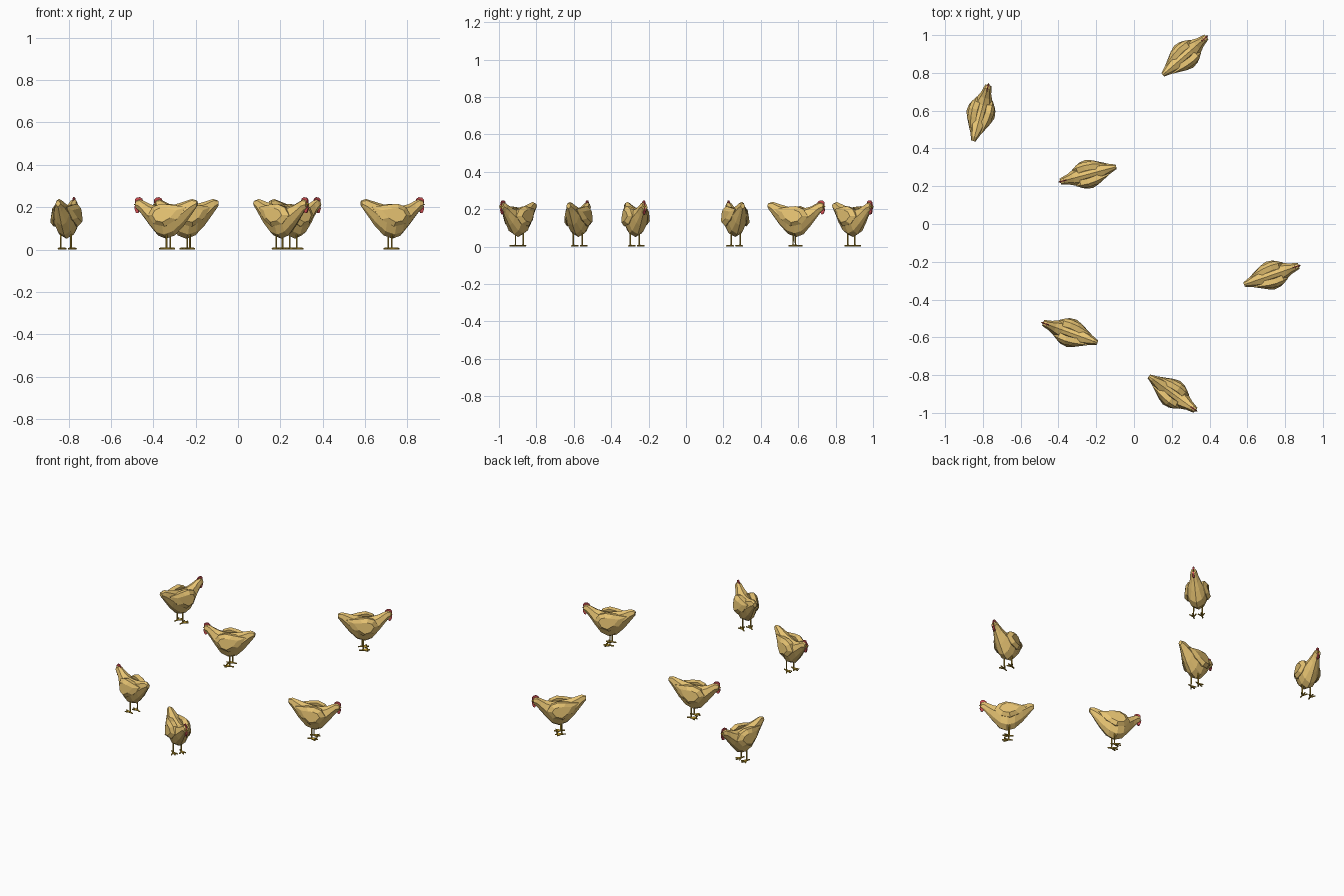
import bpy, bmesh, math
from mathutils import Vector, Matrix

if "Cube" in bpy.data.objects:
    bpy.data.objects.remove(bpy.data.objects["Cube"])


def material(name, rgb):
    m = bpy.data.materials.new(name)
    m.diffuse_color = (*rgb, 1)
    m.use_nodes = True
    m.node_tree.nodes["Principled BSDF"].inputs["Base Color"].default_value = m.diffuse_color
    return m


TAN = material("tan feathers", (0.80, 0.55, 0.17))
RED = material("comb red", (0.66, 0.08, 0.09))
LEG = material("leg ochre", (0.54, 0.34, 0.03))


def finish(bm, name, mat):
    bmesh.ops.recalc_face_normals(bm, faces=bm.faces)
    me = bpy.data.meshes.new(name)
    bm.to_mesh(me)
    bm.free()
    me.materials.append(mat)
    return me


def loft(bm, rings):
    """Skin a list of closed rings and cap both ends."""
    vr = [[bm.verts.new(p) for p in r] for r in rings]
    n = len(vr[0])
    for a, b in zip(vr, vr[1:]):
        for i in range(n):
            j = (i + 1) % n
            bm.faces.new((a[i], a[j], b[j], b[i]))
    bm.faces.new(vr[0])
    bm.faces.new(vr[-1])


# Body: faceted hull from raised tail to raised head
def body_mesh():
    # x, bottom, top, half width
    stations = [(-0.156, 0.203, 0.231, 0.012), (-0.132, 0.170, 0.239, 0.021),
                (-0.09, 0.113, 0.226, 0.038), (-0.045, 0.067, 0.213, 0.054),
                (0.0, 0.051, 0.205, 0.061), (0.04, 0.066, 0.204, 0.056),
                (0.08, 0.112, 0.214, 0.040), (0.108, 0.148, 0.228, 0.027),
                (0.13, 0.176, 0.238, 0.022), (0.150, 0.194, 0.231, 0.016)]
    # width factor, height factor
    section = [(0, 0), (0.58, 0.13), (1, 0.48), (0.62, 0.89), (0, 1),
               (-0.62, 0.89), (-1, 0.48), (-0.58, 0.13)]
    bm = bmesh.new()
    loft(bm, [[(x, w * u, b + (t - b) * v) for u, v in section]
              for x, b, t, w in stations])
    return finish(bm, "body", TAN)


# Wing: domed teardrop leaning on the flank
def wing_mesh(side):
    # x, z, base y
    outline = [(0.076, 0.162, 0.034), (0.052, 0.200, 0.037), (0.01, 0.216, 0.040),
               (-0.035, 0.212, 0.036), (-0.112, 0.200, 0.020),
               (-0.07, 0.142, 0.037), (-0.015, 0.108, 0.049), (0.042, 0.120, 0.044)]
    cx, cz = 0.0, 0.163
    rings = []
    for scale, out in ((0.92, -0.018), (1.0, 0.010), (0.62, 0.028)):
        rings.append([(cx + (x - cx) * scale, side * (y + out), cz + (z - cz) * scale)
                      for x, z, y in outline])
    bm = bmesh.new()
    loft(bm, rings)
    return finish(bm, "wing", TAN)


# Thin upright plate from a side profile
def plate(bm, profile, y, half):
    loft(bm, [[(x, y + s * half, z) for x, z in profile] for s in (-1, 1)])


# Comb over the crown and wattle under the beak
def comb_mesh():
    bm = bmesh.new()
    plate(bm, [(0.116, 0.228), (0.120, 0.240), (0.132, 0.247), (0.146, 0.246),
               (0.156, 0.236), (0.156, 0.220), (0.140, 0.222)], 0, 0.003)
    plate(bm, [(0.142, 0.204), (0.156, 0.206), (0.157, 0.192), (0.150, 0.174),
               (0.140, 0.172), (0.134, 0.184)], 0, 0.004)
    return finish(bm, "comb", RED)


# Beak: short four-sided cone
def beak_mesh():
    bm = bmesh.new()
    bmesh.ops.create_cone(bm, cap_ends=True, segments=4, radius1=0.009, radius2=0.001,
                          depth=0.014, matrix=Matrix.Translation((0.154, 0, 0.213))
                          @ Matrix.Rotation(math.radians(100), 4, 'Y'))
    return finish(bm, "beak", LEG)


def rod(bm, a, b, r1, r2):
    a, b = Vector(a), Vector(b)
    d = b - a
    m = Matrix.Translation((a + b) / 2) @ d.to_track_quat('Z', 'Y').to_matrix().to_4x4()
    bmesh.ops.create_cone(bm, cap_ends=True, segments=5, radius1=r1, radius2=r2,
                          depth=d.length, matrix=m)


# Leg with three front toes and one back toe
def leg_mesh(side):
    bm = bmesh.new()
    x, y = -0.012, side * 0.025
    rod(bm, (x, y, 0.075), (x, y, 0.004), 0.0045, 0.004)
    for deg, length in ((0, 0.038), (35, 0.033), (-35, 0.033), (180, 0.024)):
        a = math.radians(deg)
        rod(bm, (x, y, 0.005),
            (x + length * math.cos(a), y + length * math.sin(a), 0.004), 0.005, 0.004)
    return finish(bm, "leg", LEG)


parts = {"body": body_mesh(), "left_wing": wing_mesh(1), "right_wing": wing_mesh(-1),
         "comb": comb_mesh(), "beak": beak_mesh(),
         "left_leg": leg_mesh(1), "right_leg": leg_mesh(-1)}

# Flock: x, y, heading in degrees
flock = [(0.27, 0.892, 41), (-0.81, 0.59, 75), (-0.245, 0.263, 195),
         (0.73, -0.27, 19), (-0.34, -0.575, 160), (0.205, -0.898, -36)]
for n, (x, y, heading) in enumerate(flock, 1):
    for name, me in parts.items():
        ob = bpy.data.objects.new(f"hen_{n}_{name}", me)
        ob.location = (x, y, 0)
        ob.rotation_euler.z = math.radians(heading)
        bpy.context.collection.objects.link(ob)
